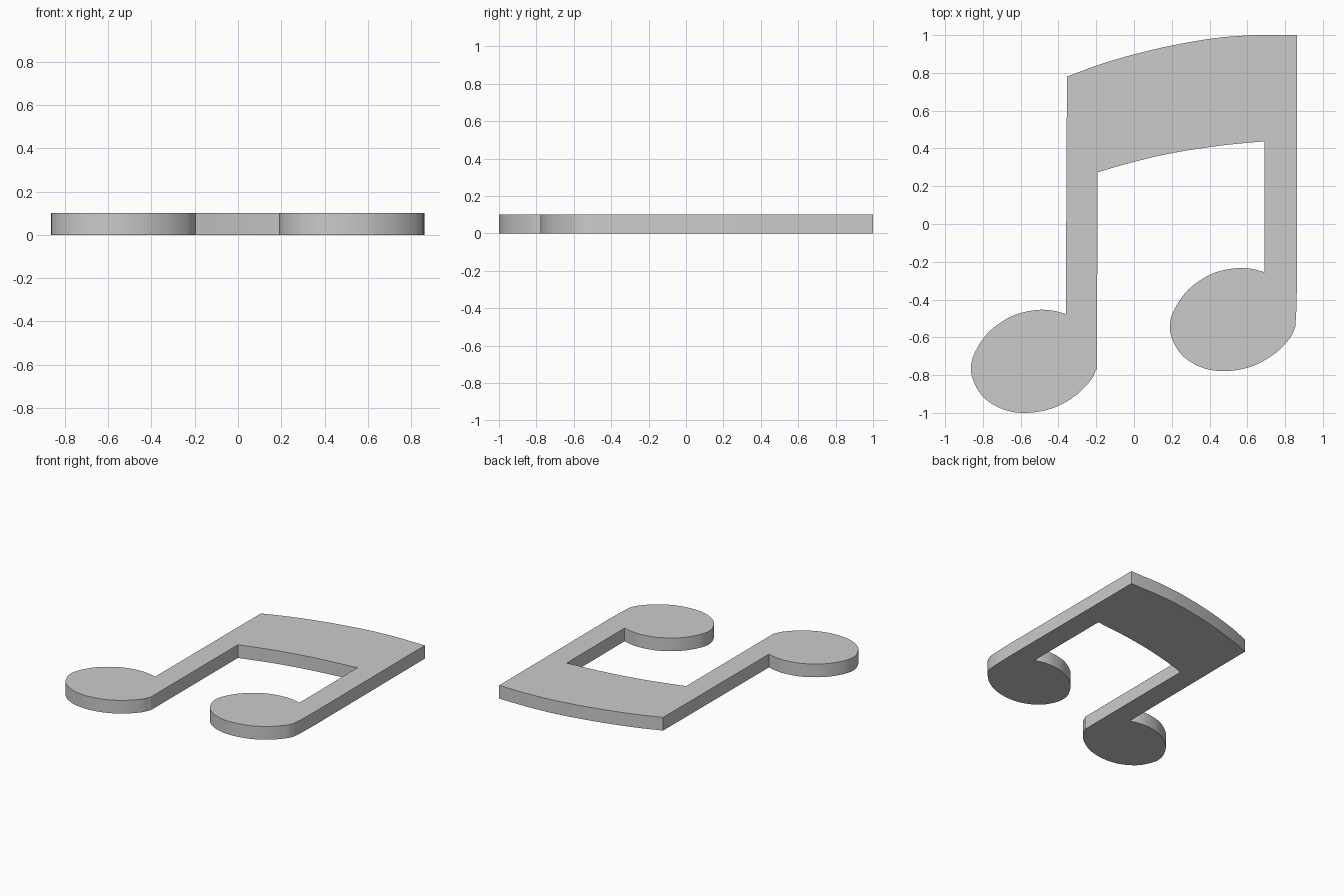
import bpy, bmesh, math
from mathutils import Vector

if "Cube" in bpy.data.objects:
    bpy.data.objects.remove(bpy.data.objects["Cube"])

THICK = 0.1


def smooth_path(points, steps=5):
    """Catmull-Rom curve through the points, both ends included."""
    p = [Vector(q) for q in points]
    p = [2 * p[0] - p[1]] + p + [2 * p[-1] - p[-2]]
    out = []
    for a, b, c, d in zip(p, p[1:], p[2:], p[3:]):
        for i in range(steps):
            t = i / steps
            out.append(0.5 * (2 * b + (c - a) * t + (2 * a - 5 * b + 4 * c - d) * t ** 2
                              + (3 * b - a - 3 * c + d) * t ** 3))
    return out + [p[-2]]


# Rounded note head, counter-clockwise from the inner stem to the outer stem
HEAD = [(0.692, -0.255), (0.62, -0.237), (0.53, -0.235), (0.41, -0.265),
        (0.29, -0.345), (0.215, -0.45), (0.19, -0.535), (0.205, -0.615),
        (0.26, -0.70), (0.36, -0.76), (0.48, -0.779), (0.62, -0.755),
        (0.74, -0.69), (0.825, -0.605), (0.854, -0.545)]
LEFT_SHIFT = Vector((-1.053, -0.221))

right_head = smooth_path(HEAD)
left_head = [v + LEFT_SHIFT for v in right_head]
left_head[-1].x = -0.196

# Curved upper and lower edges of the beam
beam_top = smooth_path([(0.62, 1.0), (0.42, 0.983), (0.2, 0.945),
                        (0.0, 0.898), (-0.18, 0.845), (-0.355, 0.78)])
beam_bottom = smooth_path([(-0.193, 0.274), (0.0, 0.329), (0.2, 0.375),
                           (0.45, 0.414), (0.692, 0.438)])

# Whole outline: left head, beam underside, right head, right stem, beam top
outline = (left_head + beam_bottom + right_head
           + [Vector((0.86, -0.45)), Vector((0.863, -0.3)), Vector((0.863, 1.0))]
           + beam_top)

# Extrude the outline into a flat plate
bm = bmesh.new()
face = bm.faces.new([bm.verts.new((v.x, v.y, 0)) for v in outline])
lifted = bmesh.ops.extrude_face_region(bm, geom=[face], use_keep_orig=True)["geom"]
bmesh.ops.translate(bm, vec=(0, 0, THICK),
                    verts=[g for g in lifted if isinstance(g, bmesh.types.BMVert)])
bmesh.ops.recalc_face_normals(bm, faces=bm.faces)
bmesh.ops.triangulate(bm, faces=[f for f in bm.faces if len(f.verts) > 4])

mesh = bpy.data.meshes.new("beamed_music_note")
bm.to_mesh(mesh)
bm.free()
note = bpy.data.objects.new("beamed_music_note", mesh)
bpy.context.collection.objects.link(note)

# Smooth curved walls, sharp rims
bpy.context.view_layer.objects.active = note
note.select_set(True)
bpy.ops.object.shade_smooth_by_angle(angle=math.radians(30))
